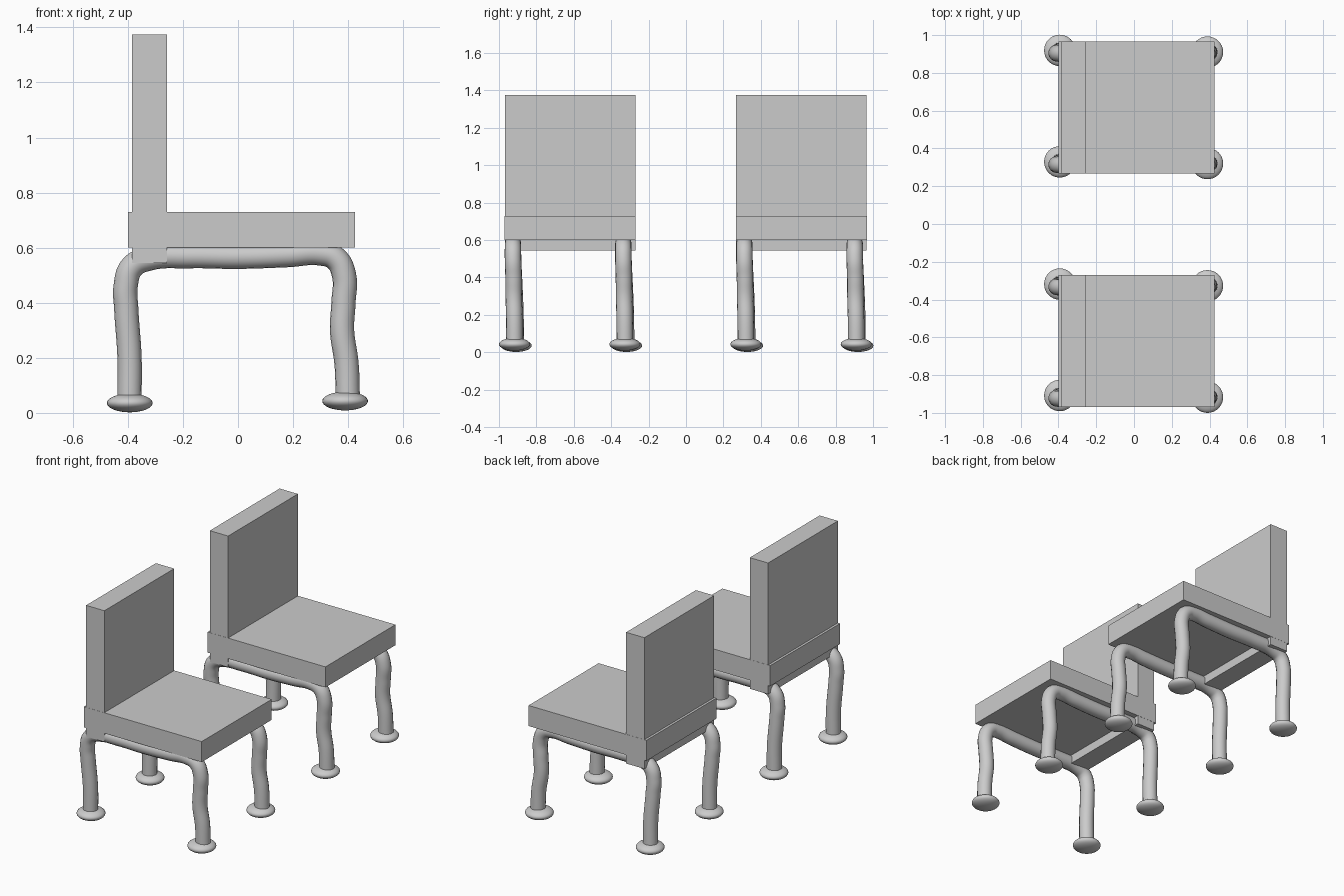
import bpy

if "Cube" in bpy.data.objects:
    bpy.data.objects.remove(bpy.data.objects["Cube"])


def box(name, x, y, z):
    bpy.ops.mesh.primitive_cube_add(size=1, location=[(a + b) / 2 for a, b in (x, y, z)])
    ob = bpy.context.object
    ob.name = name
    ob.scale = [b - a for a, b in (x, y, z)]
    bpy.ops.object.transform_apply(location=False, rotation=False, scale=True)


def tube(name, points, radius):
    cu = bpy.data.curves.new(name, 'CURVE')
    cu.dimensions = '3D'
    cu.bevel_depth = radius
    cu.bevel_resolution = 6
    cu.resolution_u = 8
    cu.use_fill_caps = True
    sp = cu.splines.new('BEZIER')
    sp.bezier_points.add(len(points) - 1)
    for bp, p in zip(sp.bezier_points, points):
        bp.co = p
        bp.handle_left_type = bp.handle_right_type = 'AUTO'
    ob = bpy.data.objects.new(name, cu)
    bpy.context.collection.objects.link(ob)
    bpy.ops.object.select_all(action='DESELECT')
    ob.select_set(True)
    bpy.context.view_layer.objects.active = ob
    bpy.ops.object.convert(target='MESH')
    bpy.ops.object.shade_smooth_by_angle()


def foot(name, loc):
    bpy.ops.mesh.primitive_uv_sphere_add(segments=32, ring_count=16, location=loc)
    ob = bpy.context.object
    ob.name = name
    ob.scale = (0.083, 0.083, 0.034)
    bpy.ops.object.transform_apply(location=False, rotation=False, scale=True)
    bpy.ops.object.shade_smooth()


# Wavy side frame in one piece: rear leg, rail under the seat, front leg (x, y offset, z)
FRAME = [(-0.394, 0.015, 0.05), (-0.394, 0.013, 0.2), (-0.406, 0.006, 0.38),
         (-0.408, 0.002, 0.46), (-0.385, 0, 0.53), (-0.325, 0, 0.56),
         (-0.18, 0, 0.569), (0, 0, 0.567), (0.18, 0, 0.573), (0.30, 0, 0.584 - 0.025 + 0.02),
         (0.355, 0, 0.56), (0.385, 0, 0.50), (0.383, 0.003, 0.40), (0.378, 0.004, 0.30),
         (0.394, 0.007, 0.18), (0.399, 0.008, 0.05)]

for side, y0 in (("left", -0.97), ("right", 0.267)):
    # Seat slab and backrest slab that passes through it
    box(side + "_chair_seat", (-0.40, 0.425), (y0, y0 + 0.70), (0.60, 0.73))
    box(side + "_chair_back", (-0.385, -0.257), (y0 + 0.001, y0 + 0.699), (0.545, 1.375))
    # Two leg frames with flattened round feet
    for n, dy in (("a", 0.045), ("b", 0.635)):
        y = y0 + dy
        tube(f"{side}_leg_frame_{n}", [(px, y + py, pz) for px, py, pz in FRAME], 0.044)
        foot(f"{side}_rear_foot_{n}", (-0.393, y + 0.017, 0.036))
        foot(f"{side}_front_foot_{n}", (0.389, y + 0.008, 0.043))
